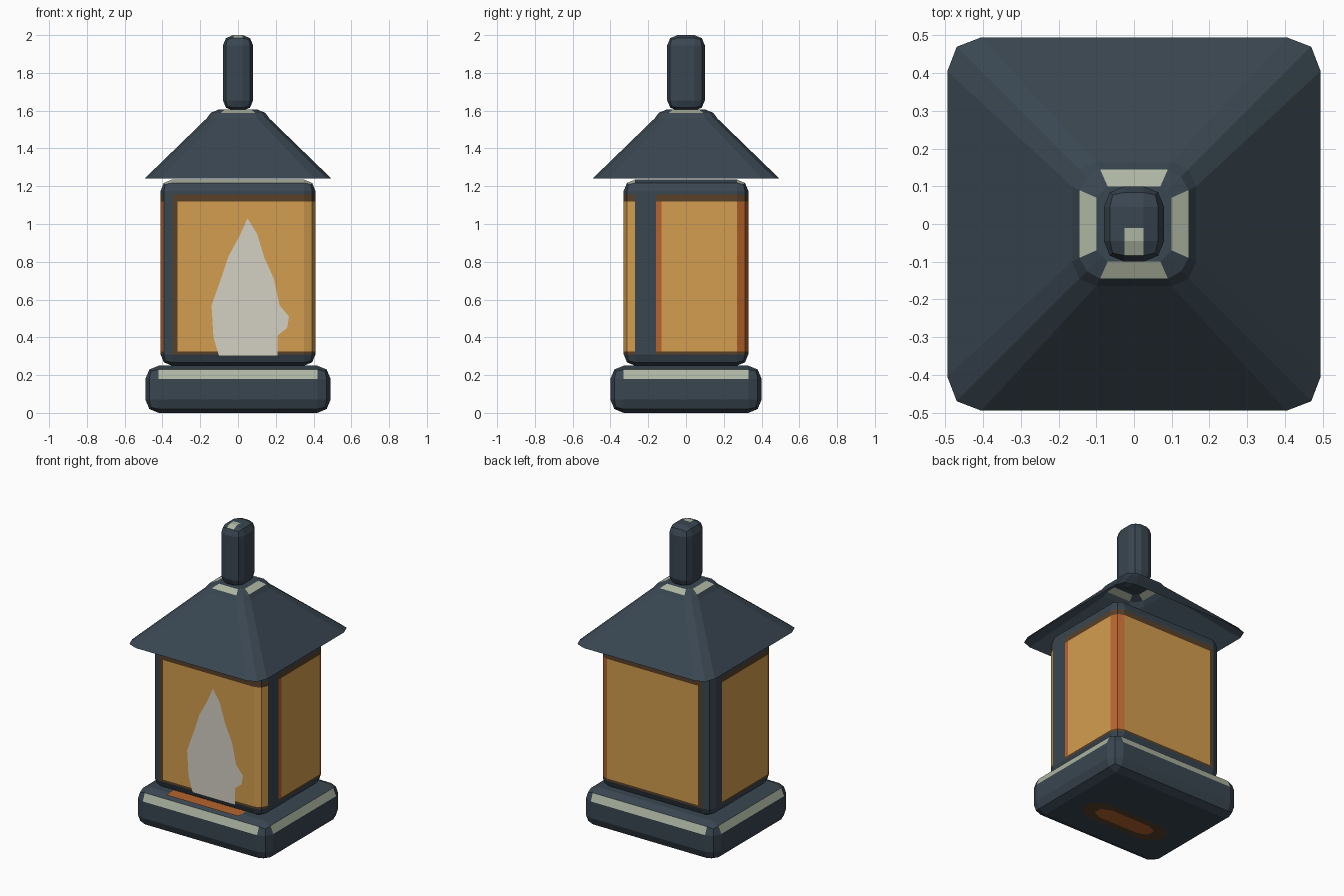
import bpy, bmesh
from mathutils import Vector

if "Cube" in bpy.data.objects:
    bpy.data.objects.remove(bpy.data.objects["Cube"])


def material(name, r, g, b):
    def lin(v):
        v /= 255
        return v / 12.92 if v <= 0.04045 else ((v + 0.055) / 1.055) ** 2.4
    m = bpy.data.materials.new(name)
    m.diffuse_color = (lin(r), lin(g), lin(b), 1)
    m.use_nodes = True
    m.node_tree.nodes["Principled BSDF"].inputs["Base Color"].default_value = m.diffuse_color
    return m


SLATE, AMBER, RUST, BROWN, PALE, CREAM = range(6)
MATS = [material("slate metal", 57, 70, 81), material("amber glass", 212, 158, 78),
        material("rust orange", 182, 100, 46), material("dark brown", 88, 64, 40),
        material("worn pale edge", 174, 182, 162), material("flame cream", 212, 208, 195)]


def finish(bm, name, rule):
    """Colour every face by a rule(centre, normal) and make the object."""
    bm.normal_update()
    for f in bm.faces:
        f.material_index = rule(f.calc_center_median(), f.normal)
    me = bpy.data.meshes.new(name)
    bm.to_mesh(me)
    bm.free()
    for m in MATS:
        me.materials.append(m)
    ob = bpy.data.objects.new(name, me)
    bpy.context.collection.objects.link(ob)
    return ob


def rounded_box(name, hx, hy, z0, z1, bevel, cuts, rule):
    """Box with two-step bevels, sliced at cuts {axis: values} for painting."""
    bm = bmesh.new()
    bmesh.ops.create_cube(bm, size=1)
    for v in bm.verts:
        v.co = (v.co.x * 2 * hx, v.co.y * 2 * hy, z0 + (v.co.z + 0.5) * (z1 - z0))
    bmesh.ops.bevel(bm, geom=bm.edges[:], offset=bevel, segments=2, profile=0.5,
                    affect='EDGES', clamp_overlap=True)
    for axis, values in cuts.items():
        n = Vector([float(i == axis) for i in range(3)])
        for val in values:
            bmesh.ops.bisect_plane(bm, geom=bm.verts[:] + bm.edges[:] + bm.faces[:],
                                   plane_co=n * val, plane_no=n)
    return finish(bm, name, rule)


def plate(name, pts, mat):
    """Flat painted detail from an outline."""
    bm = bmesh.new()
    bm.faces.new([bm.verts.new(p) for p in pts])
    return finish(bm, name, lambda c, n: mat)


# Base block with a pale worn upper edge
rounded_box("base", 0.49, 0.40, 0, 0.25, 0.07, {},
            lambda c, n: PALE if 0.18 < c.z < 0.235 and max(abs(n.x), abs(n.y)) > 0.9
            else SLATE)


# Lamp body: glass panes with off-centre frame posts
def body_paint(c, n):
    if c.z > 1.2 and 0.6 < n.z < 0.97 and abs(c.x) < 0.37:
        return PALE
    if not 0.31 < c.z < 1.155:
        return SLATE
    if abs(n.y) > abs(n.x):                      # front and back
        if c.x < -0.345:
            return SLATE
        col = BROWN if c.x < -0.32 else AMBER
        if n.y > 0 and c.x > 0.35:
            col = RUST
    elif n.x > 0:                                # right
        if -0.27 < c.y < -0.16:
            return SLATE
        col = RUST if -0.16 < c.y < -0.13 or c.y > 0.27 else AMBER
    else:                                        # left
        if c.y > 0.21:
            return SLATE
        col = RUST if c.y < -0.27 else AMBER
    return col if 0.325 < c.z < 1.12 else BROWN


rounded_box("lamp_body", 0.41, 0.33, 0.25, 1.235, 0.06,
            {0: (-0.345, -0.32), 1: (-0.16, -0.13, 0.21), 2: (0.325, 1.12, 1.155)},
            body_paint)

# Flame on the front pane
flame = [(-0.10, 0.30), (0.21, 0.30), (0.21, 0.41), (0.26, 0.45), (0.27, 0.51),
         (0.22, 0.57), (0.19, 0.71), (0.14, 0.82), (0.10, 0.95), (0.05, 1.03),
         (0.01, 0.94), (-0.05, 0.83), (-0.09, 0.71), (-0.14, 0.57), (-0.13, 0.40)]
plate("flame", [(x, -0.334, z) for x, z in flame], CREAM)

# Glow stains on the base top and underside
plate("base_top_stain", [(-0.27, -0.37, 0.252), (0.26, -0.37, 0.252),
                         (0.26, -0.28, 0.252), (-0.27, -0.28, 0.252)], RUST)
for name, hx, hy, z, mat in (("stain_outer", 0.30, 0.10, -0.001, BROWN),
                             ("stain_inner", 0.21, 0.055, -0.002, RUST)):
    plate(name, [(x * hx, -0.09 + y * hy, z) for x, y in
                 ((-1, -.5), (-1, .5), (-.7, 1), (.7, 1), (1, .5), (1, -.5),
                  (.7, -1), (-.7, -1))], mat)

# Hollow roof: stacked square rings with rounded corners, open underneath
bm = bmesh.new()
rings = []
for h, s, m, z in ((0.495, 0.405, 0.47, 1.24), (0.165, 0.10, 0.145, 1.56),
                   (0.145, 0.09, 0.125, 1.588), (0.10, 0.07, 0.085, 1.607)):
    pts = []
    for c, sn in ((1, 0), (0, 1), (-1, 0), (0, -1)):
        for x, y in ((h, -s), (h, s), (m, m)):
            pts.append(bm.verts.new((x * c - y * sn, x * sn + y * c, z)))
    rings.append(pts)
for a, b in zip(rings, rings[1:]):
    for i in range(12):
        j = (i + 1) % 12
        bm.faces.new((a[i], a[j], b[j], b[i]))
bm.faces.new(rings[-1])
finish(bm, "roof", lambda c, n: PALE if 1.59 < c.z < 1.605
       and max(abs(n.x), abs(n.y)) > 0.3 and min(abs(c.x), abs(c.y)) < 0.02 else SLATE)

# Finial post with a worn tip
rounded_box("finial", 0.08, 0.10, 1.6, 2.0, 0.055, {1: (-0.01,)},
            lambda c, n: PALE if n.z > 0.6 and abs(c.x) < 0.04
            and (c.y < -0.01 or c.y > 0.07) else SLATE)
